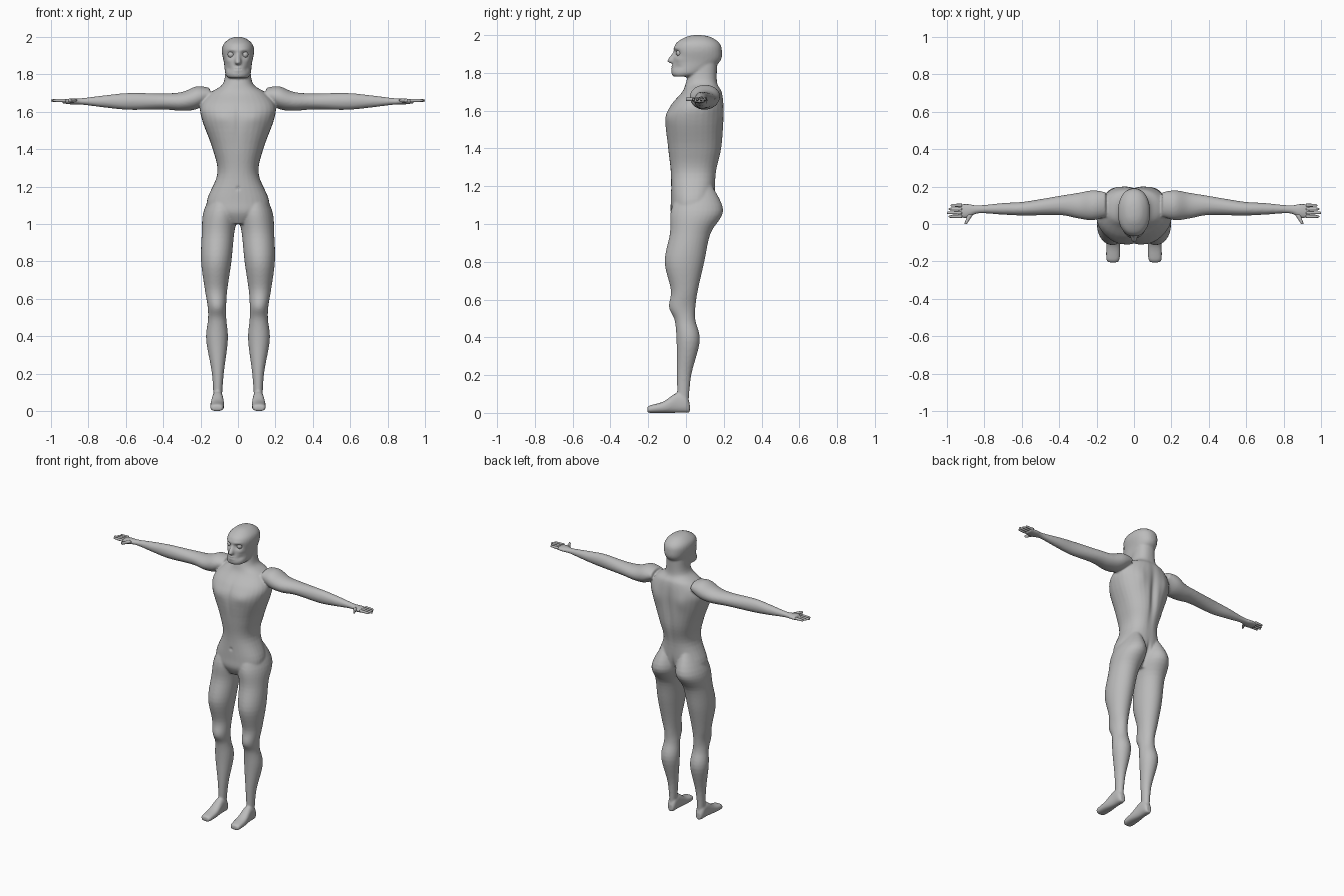
import bpy
import math
from mathutils import Vector

cube = bpy.data.objects.get("Cube")
if cube:
    bpy.data.objects.remove(cube)

grey = (.5, .5, .5, 1)
skin = bpy.data.materials.new("plain_grey")
skin.use_nodes = True
skin.diffuse_color = grey
skin.node_tree.nodes["Principled BSDF"].inputs["Base Color"].default_value = grey


def select(objects):
    bpy.ops.object.select_all(action="DESELECT")
    for item in objects:
        item.select_set(True)
    bpy.context.view_layer.objects.active = objects[0]


def spline(rows, steps=5):
    """Smoothly fill in sections between the given ones."""
    points = [Vector(row) for row in rows]
    last = len(points) - 1
    filled = []
    for i in range(last):
        before, start = points[max(i - 1, 0)], points[i]
        end, after = points[i + 1], points[min(i + 2, last)]
        leave, arrive = (end - before) / 2, (after - start) / 2
        for k in range(steps):
            t = k / steps
            blend = t * t * (3 - 2 * t)
            filled.append(start.lerp(end, blend)
                          + leave * t * (1 - t) ** 2 - arrive * t * t * (1 - t))
    return filled + [points[last]]


def rounded(angle, low, high, power):
    """Position between low and high on a squared-off circle."""
    wave = math.cos(angle)
    return (low + high) / 2 + (high - low) / 2 * math.copysign(abs(wave) ** (2 / power), wave)


def loft(name, axis, rows, side=1, power=2, sides=32):
    """Skin sections along an axis: (position, low u, high u, low v, high v)."""
    sections = spline(rows)
    verts, faces = [], []
    for position, u_low, u_high, v_low, v_high in sections:
        for k in range(sides):
            angle = math.tau * k / sides
            point = [rounded(angle, u_low, u_high, power),
                     rounded(angle - math.pi / 2, v_low, v_high, power)]
            point.insert("XYZ".index(axis), position)
            point[0] *= side
            verts.append(point)
    for ring in range(len(sections) - 1):
        for k in range(sides):
            a, b = ring * sides + k, ring * sides + (k + 1) % sides
            faces.append((a, b, b + sides, a + sides))
    faces.append(tuple(range(sides)))
    faces.append(tuple(range(len(verts) - sides, len(verts))))
    mesh = bpy.data.meshes.new(name)
    mesh.from_pydata(verts, [], faces)
    mesh.materials.append(skin)
    part = bpy.data.objects.new(name, mesh)
    bpy.context.collection.objects.link(part)
    select([part])
    bpy.ops.object.mode_set(mode="EDIT")
    bpy.ops.mesh.select_all(action="SELECT")
    bpy.ops.mesh.normals_make_consistent(inside=False)
    bpy.ops.object.mode_set(mode="OBJECT")
    bpy.ops.object.shade_smooth()
    return part


def central(name, rows, power):
    """Upright symmetrical part: (height, half width, front, back)."""
    return loft(name, "Z", [(z, -w, w, front, back) for z, w, front, back in rows], power=power)


# Torso with neck, head and nose
parts = [
    central("body", [(1, .06, -.05, .09), (1.06, .15, -.08, .13), (1.13, .165, -.08, .15),
                     (1.27, .11, -.08, .16), (1.4, .135, -.095, .19), (1.55, .19, -.11, .2),
                     (1.63, .2, -.08, .2), (1.7, .15, -.02, .19), (1.75, .08, 0, .165),
                     (1.85, .065, .03, .165)], power=2.3),
    central("head", [(1.78, .05, -.065, .03), (1.8, .067, -.077, .1), (1.86, .075, -.068, .18),
                     (1.92, .086, -.065, .19), (1.96, .078, -.05, .175), (1.99, .045, 0, .13),
                     (2, .01, .04, .08)], power=2.2),
    central("nose", [(1.85, .01, -.075, -.04), (1.863, .018, -.1, -.04),
                     (1.91, .01, -.068, -.04)], power=2),
]

# Limb sections, written for the left side
leg = [(1.2, .03, .12, -.03, .14), (1.07, 0, .183, -.08, .197), (.95, .02, .193, -.085, .13),
       (.8, .035, .197, -.113, .097), (.65, .057, .177, -.08, .063), (.56, .063, .162, -.09, .05),
       (.49, .062, .16, -.06, .05), (.38, .054, .17, -.05, .073), (.2, .076, .139, -.048, .028),
       (.04, .088, .13, -.045, .013)]
foot = [(.02, .09, .125, .05), (0, .08, .137, .09), (-.05, .078, .14, .105),
        (-.12, .073, .148, .06), (-.19, .077, .148, .04), (-.205, .09, .135, .03)]
arm = [(.15, .04, .17, .035), (.22, .02, .18, .061), (.3, .03, .166, .05),
       (.4, .048, .15, .043), (.58, .045, .12, .045), (.7, .05, .112, .034),
       (.83, .057, .1, .018), (.89, .032, .108, .016), (.94, .036, .106, .01)]
thumb = [(.05, .86, .89), (.02, .88, .9), (0, .893, .907)]
hand_height = 1.66

for side, word in ((1, "left"), (-1, "right")):
    parts.append(loft("leg", "Z", leg, side))
    parts.append(loft("foot", "Y", [(y, inner, outer, 0, top) for y, inner, outer, top in foot],
                      side, power=2.4))
    # The arm line lifts a little toward the shoulder
    arm_rows = []
    for x, front, back, radius in arm:
        middle = hand_height - .005 + max(0, .3 - x) / 4
        arm_rows.append((x, front, back, middle - radius, middle + radius))
    parts.append(loft("arm", "X", arm_rows, side))

    loft(word + "_thumb", "Y", [(y, inner, outer, hand_height - .01, hand_height + .01)
                                for y, inner, outer in thumb], side, sides=12)
    for i, finger in enumerate(("index", "middle", "ring", "little")):
        y, tip = .04 + .02 * i, 1 - .01 * abs(i - 1)
        rows = [(x, y - r, y + r, hand_height - r, hand_height + r)
                for x, r in ((.92, .009), (tip - .01, .007), (tip, .002))]
        loft(f"{word}_{finger}_finger", "X", rows, side, sides=12)

# Fuse limbs, head and torso into one smooth skin
select(parts)
bpy.ops.object.join()
body = bpy.context.object
remesh = body.modifiers.new("fuse", "REMESH")
remesh.mode = "VOXEL"
remesh.voxel_size = .0065
bpy.ops.object.modifier_apply(modifier="fuse")
soften = body.modifiers.new("soften", "SMOOTH")
soften.iterations = 5
bpy.ops.object.modifier_apply(modifier="soften")

# Sculpted forms, mirrored: x, height, reach across, reach up, depth pushed inward
front_forms = {
    "eye socket": (.036, 1.905, .02, .016, .018),
    "brow": (.03, 1.93, .03, .01, -.005),
    "cheekbone": (.055, 1.87, .015, .012, -.005),
    "cheek hollow": (.05, 1.83, .015, .015, .008),
    "lips": (0, 1.827, .02, .012, -.007),
    "mouth line": (0, 1.827, .024, .003, .008),
    "chest": (.09, 1.57, .05, .04, -.006),
    "breastbone": (0, 1.55, .015, .1, .006),
    "navel": (0, 1.19, .01, .01, .006),
}
back_forms = {
    "spine": (0, 1.48, .022, .16, .016),
    "shoulder blade": (.1, 1.58, .04, .06, -.008),
    "buttock cleft": (0, 1.06, .012, .07, .02),
}
for vertex in body.data.vertices:
    point = vertex.co
    facing_front = point.y < .04
    forms = front_forms if facing_front else back_forms
    push = 0
    for x, z, across, up, depth in forms.values():
        distance = ((abs(point.x) - x) / across) ** 2 + ((point.z - z) / up) ** 2
        push += depth * math.exp(-distance)
    point.y += push if facing_front else -push
body.data.materials.clear()
body.data.materials.append(skin)
bpy.ops.object.shade_smooth()

# Eyes
for side, word in ((1, "left"), (-1, "right")):
    bpy.ops.mesh.primitive_uv_sphere_add(segments=24, ring_count=16, radius=.018,
                                         location=(side * .037, -.035, 1.905))
    eye = bpy.context.object
    eye.name = word + "_eye"
    eye.data.materials.append(skin)
    bpy.ops.object.shade_smooth()
